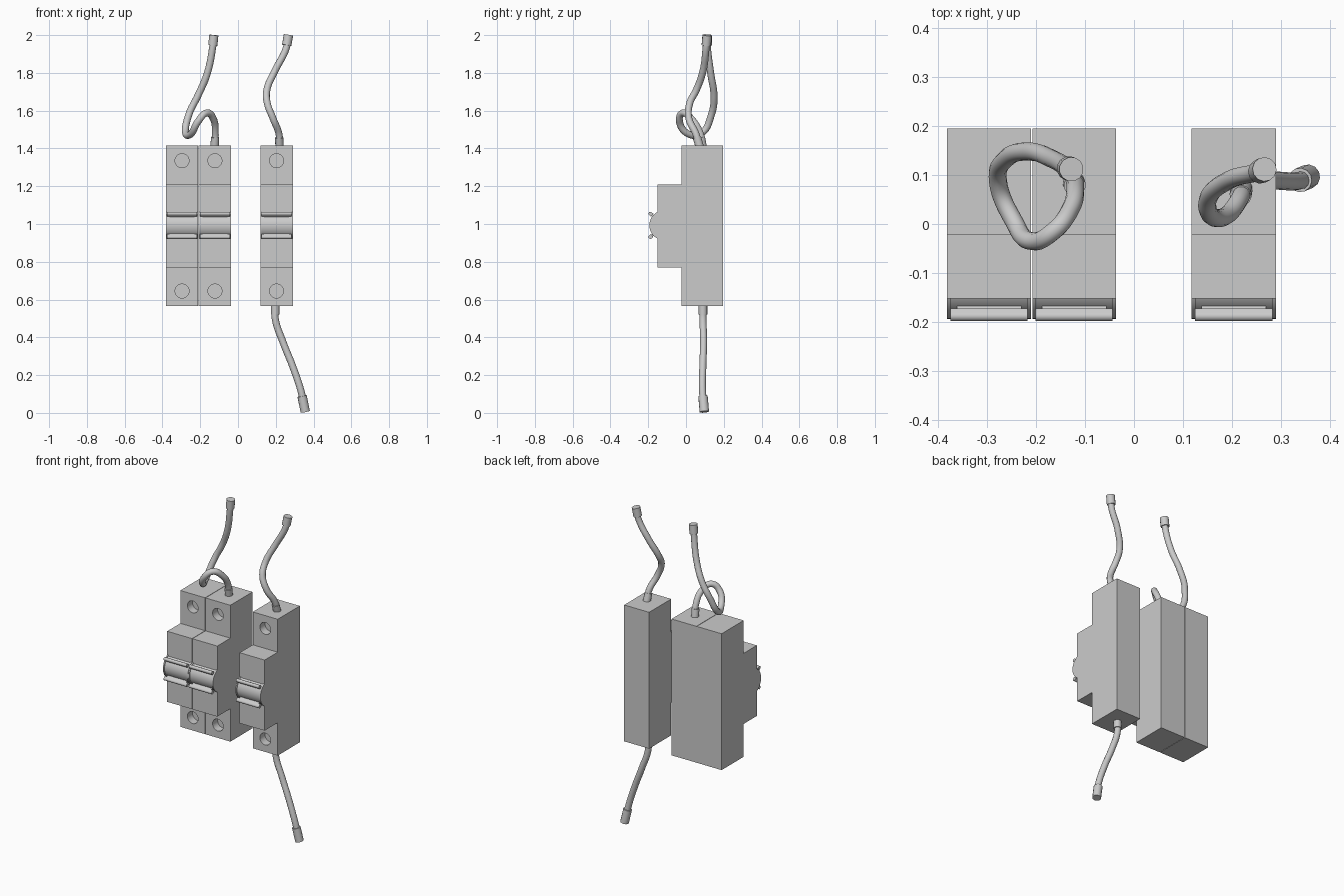
import bpy, bmesh, math
from mathutils import Vector

if "Cube" in bpy.data.objects:
    bpy.data.objects.remove(bpy.data.objects["Cube"])

Z_MID = 0.99
SCREW_Z = (0.645, 1.335)


def smooth(ob, angle=35):
    bpy.ops.object.select_all(action='DESELECT')
    ob.select_set(True)
    bpy.context.view_layer.objects.active = ob
    bpy.ops.object.shade_smooth_by_angle(angle=math.radians(angle))


def extrude_x(name, profile, x0, x1):
    """Extrude a closed (y, z) profile from x0 to x1."""
    bm = bmesh.new()
    face = bm.faces.new([bm.verts.new((x0, y, z)) for y, z in profile])
    ext = bmesh.ops.extrude_face_region(bm, geom=[face])['geom']
    bmesh.ops.translate(bm, vec=(x1 - x0, 0, 0),
                        verts=[v for v in ext if isinstance(v, bmesh.types.BMVert)])
    bmesh.ops.recalc_face_normals(bm, faces=bm.faces)
    mesh = bpy.data.meshes.new(name)
    bm.to_mesh(mesh)
    bm.free()
    ob = bpy.data.objects.new(name, mesh)
    bpy.context.collection.objects.link(ob)
    return ob


def drum_profile(r, cy=-0.115, half=64, n=20):
    """Circular segment bulging towards the front, sunk into the housing."""
    arc = []
    for i in range(n + 1):
        a = math.radians(-half + 2 * half * i / n)
        arc.append((cy - r * math.cos(a), Z_MID + 0.003 + r * math.sin(a)))
    return arc


def lip_profile(side, r0, r1, t, cy=-0.115):
    """Radial lip with a rounded tip, on the upper or lower side of the drum."""
    a = math.radians(40) * side
    d, n = Vector((-math.cos(a), math.sin(a))), Vector((math.sin(a), math.cos(a)))
    c = Vector((cy, Z_MID + 0.003))
    pts = [c + d * r0 + n * t, c + d * r0 - n * t]
    for i in range(9):
        b = math.pi * (i / 8 - 0.5)
        pts.append(c + d * (r1 - t + t * math.cos(b)) + n * t * math.sin(b))
    return [tuple(p) for p in pts]


def breaker(tag, x0, x1):
    xc = (x0 + x1) / 2
    # stepped housing
    body = extrude_x(f"{tag}_housing", [
        (0.195, 0.565), (0.195, 1.415), (-0.023, 1.415), (-0.023, 1.21),
        (-0.152, 1.21), (-0.152, 0.77), (-0.023, 0.77), (-0.023, 0.565)], x0, x1)
    # screw wells
    for z in SCREW_Z:
        bpy.ops.mesh.primitive_cylinder_add(vertices=32, radius=0.037, depth=0.1,
                                            location=(xc, -0.023, z),
                                            rotation=(math.pi / 2, 0, 0))
        cutter = bpy.context.object
        cutter.name = "screw_well_cutter"
        cutter.hide_render = True
        mod = body.modifiers.new("well", 'BOOLEAN')
        mod.operation, mod.object, mod.solver = 'DIFFERENCE', cutter, 'EXACT'
        bpy.context.view_layer.objects.active = body
        bpy.ops.object.modifier_apply(modifier=mod.name)
        bpy.data.objects.remove(cutter)
    smooth(body)
    # switch drum with a raised cheek on each side
    smooth(extrude_x(f"{tag}_switch_drum", drum_profile(0.074), x0 + 0.006, x1 - 0.006))
    for side, a in (("left", x0), ("right", x1 - 0.008)):
        smooth(extrude_x(f"{tag}_{side}_cheek", drum_profile(0.079), a, a + 0.008))
    # finger lips with narrower necks
    for side, label in ((1, "upper"), (-1, "lower")):
        smooth(extrude_x(f"{tag}_{label}_lip_neck", lip_profile(side, 0.06, 0.095, 0.006),
                         x0 + 0.02, x1 - 0.02))
        smooth(extrude_x(f"{tag}_{label}_lip", lip_profile(side, 0.084, 0.106, 0.01),
                         x0 + 0.007, x1 - 0.007))


def tube(name, pts, radius, kind='BEZIER'):
    """Round capped tube along a path."""
    cu = bpy.data.curves.new(name, 'CURVE')
    cu.dimensions = '3D'
    cu.bevel_depth, cu.bevel_resolution = radius, 4
    cu.resolution_u, cu.use_fill_caps = 10, True
    sp = cu.splines.new(kind)
    if kind == 'BEZIER':
        sp.bezier_points.add(len(pts) - 1)
        for bp, p in zip(sp.bezier_points, pts):
            bp.co = p
            bp.handle_left_type = bp.handle_right_type = 'AUTO'
    else:
        sp.points.add(len(pts) - 1)
        for sp_pt, p in zip(sp.points, pts):
            sp_pt.co = (*p, 1)
    ob = bpy.data.objects.new(name, cu)
    bpy.context.collection.objects.link(ob)
    bpy.ops.object.select_all(action='DESELECT')
    ob.select_set(True)
    bpy.context.view_layer.objects.active = ob
    bpy.ops.object.convert(target='MESH')
    smooth(bpy.context.object, 50)


def wire(name, pts, end_len):
    pts = [Vector(p) for p in pts]
    tube(name, pts, 0.0185)
    # sleeves on both ends
    for label, p, q, ln, r in (("base", pts[0], pts[1], 0.05, 0.0225),
                               ("end", pts[-1], pts[-2], end_len, 0.025)):
        d = (q - p).normalized()
        tube(f"{name}_{label}_sleeve", [p, p + d * ln], r, 'POLY')


breaker("left_breaker", -0.382, -0.2105)
breaker("middle_breaker", -0.208, -0.0365)
breaker("right_breaker", 0.118, 0.29)

wire("looped_wire", [
    (-.124, .088, 1.41), (-.12, .075, 1.48), (-.13, .03, 1.555), (-.165, -.015, 1.588),
    (-.21, -.035, 1.545), (-.248, .01, 1.478), (-.277, .08, 1.48), (-.26, .135, 1.58),
    (-.212, .148, 1.68), (-.165, .132, 1.79), (-.135, .114, 1.93), (-.128, .112, 2.0)], 0.055)
wire("upper_wire", [
    (.22, .072, 1.41), (.217, .053, 1.475), (.185, .015, 1.56), (.155, .02, 1.64),
    (.153, .055, 1.71), (.195, .09, 1.81), (.255, .106, 1.93), (.267, .112, 2.0)], 0.055)
wire("lower_wire", [
    (.197, .09, .57), (.197, .09, .5), (.24, .093, .37), (.29, .089, .245),
    (.335, .088, .11), (.356, .097, .006)], 0.085)
